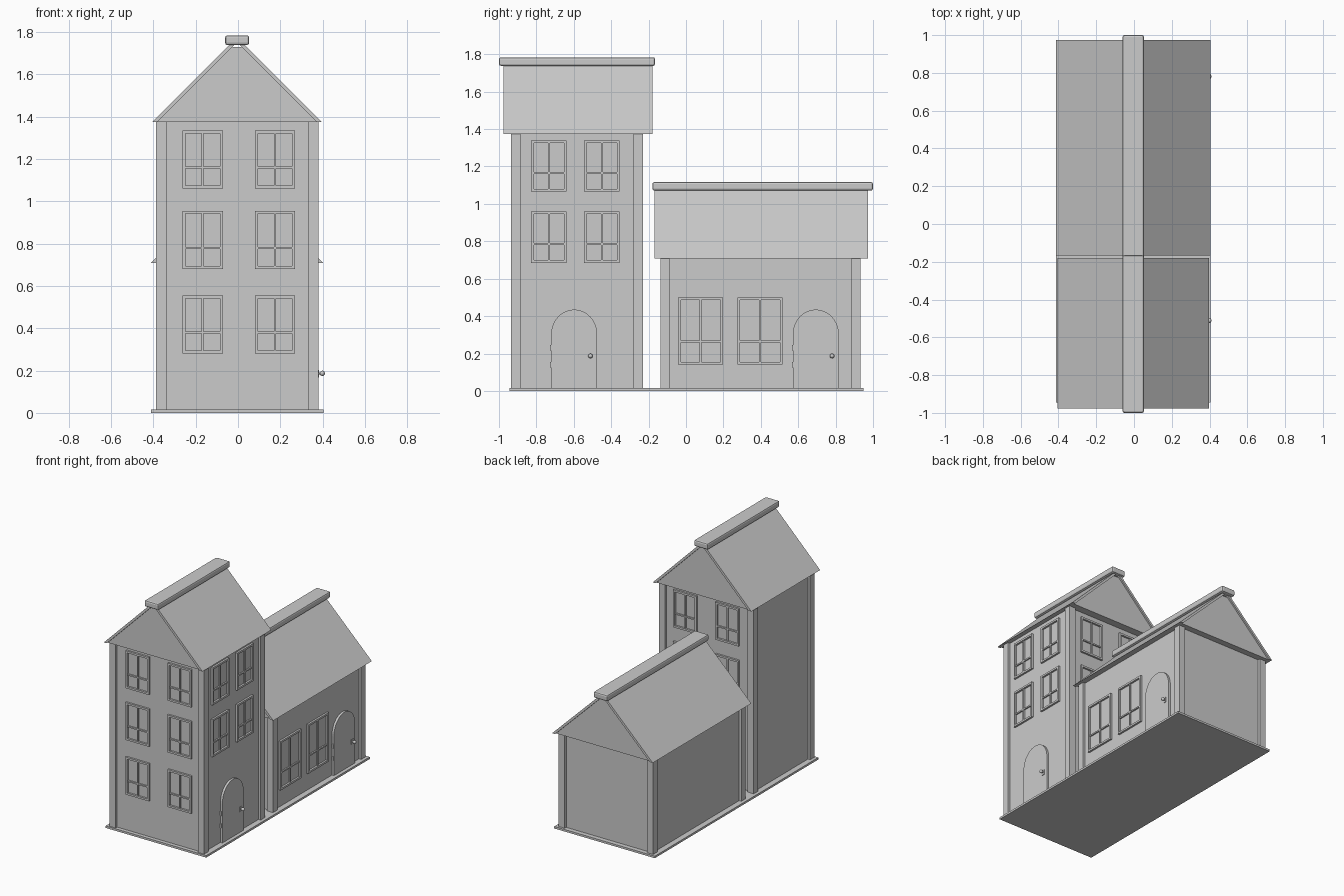
import bpy, bmesh, math
from mathutils import Matrix, Vector

cube = bpy.data.objects.get("Cube")
if cube:
    bpy.data.objects.remove(cube)

grey = bpy.data.materials.new("plain_grey")
grey.use_nodes = True
grey.diffuse_color = (0.6, 0.6, 0.6, 1)
grey.node_tree.nodes["Principled BSDF"].inputs["Base Color"].default_value = (0.6, 0.6, 0.6, 1)

CX = -0.004                      # centre line of the buildings
WALL, POST = 0.366, 0.384        # half widths of wall and corner posts
INSET = POST - WALL


def finish(name, bm, matrix=None):
    bmesh.ops.recalc_face_normals(bm, faces=bm.faces)
    if matrix:
        bm.transform(matrix)
    mesh = bpy.data.meshes.new(name)
    bm.to_mesh(mesh)
    bm.free()
    mesh.materials.append(grey)
    obj = bpy.data.objects.new(name, mesh)
    bpy.context.collection.objects.link(obj)
    return obj


def add_box(bm, lo, hi):
    lo, hi = Vector(lo), Vector(hi)
    size = hi - lo
    m = Matrix.Translation((lo + hi) / 2) @ Matrix.Diagonal((*size, 1))
    bmesh.ops.create_cube(bm, size=1, matrix=m)


def box(name, lo, hi, bevel=0):
    bm = bmesh.new()
    add_box(bm, lo, hi)
    obj = finish(name, bm)
    if bevel:
        mod = obj.modifiers.new("soft_edge", "BEVEL")
        mod.width, mod.segments = bevel, 2
    return obj


def prism(name, outline, y0, y1, matrix=None):
    """Extrude an (x, z) outline along y."""
    bm = bmesh.new()
    face = bm.faces.new([bm.verts.new((x, y0, z)) for x, z in outline])
    moved = bmesh.ops.extrude_face_region(bm, geom=[face])["geom"]
    for v in moved:
        if isinstance(v, bmesh.types.BMVert):
            v.co.y = y1
    return finish(name, bm, matrix)


def on_wall(side, along, z, surface):
    """Place a part drawn facing -y onto the named wall."""
    if side == "front":
        return Matrix.Translation((along, surface, z))
    if side == "right":
        return Matrix.Translation((surface, along, z)) @ Matrix.Rotation(math.pi / 2, 4, "Z")
    return Matrix.Translation((along, surface, z)) @ Matrix.Rotation(math.pi, 4, "Z")


def window(name, place, w, h, bar):
    """Casement frame with a centre bar and a low crossbar."""
    bm = bmesh.new()
    t, d = 0.014, 0.014
    for x in (-w / 2, w / 2 - t):
        add_box(bm, (x, -d, 0), (x + t, 0.002, h))
    for z in (0, h - t):
        add_box(bm, (-w / 2 + t, -d, z), (w / 2 - t, 0.002, z + t))
    add_box(bm, (-0.005, -d * 0.7, t), (0.005, 0.002, h - t))
    for s in (-1, 1):
        x0, x1 = sorted((s * 0.005, s * (w / 2 - t)))
        add_box(bm, (x0, -d * 0.7, bar - 0.005), (x1, 0.002, bar + 0.005))
    finish(name, bm, place)


def door(name, place):
    r, spring = 0.123, 0.287
    arch = [(r * math.cos(a), spring + r * math.sin(a) * 1.08)
            for a in (math.pi * i / 24 for i in range(25))]
    prism(name, [(-r, 0)] + [(r, 0)] + arch, -0.016, 0.002, place)
    # hinges
    bm = bmesh.new()
    for z in (0.11, 0.2):
        add_box(bm, (-r - 0.005, -0.013, z), (-r + 0.002, 0, z + 0.03))
    finish(name + "_hinges", bm, place)
    # knob with backplate and stem
    bm = bmesh.new()
    add_box(bm, (0.075, -0.02, 0.152), (0.098, -0.01, 0.188))
    bmesh.ops.create_cone(bm, cap_ends=True, segments=12, radius1=0.005, radius2=0.005, depth=0.025,
                          matrix=Matrix.Translation((0.087, -0.027, 0.172)) @ Matrix.Rotation(math.pi / 2, 4, "X"))
    bmesh.ops.create_uvsphere(bm, u_segments=14, v_segments=8, radius=0.0125,
                              matrix=Matrix.Translation((0.087, -0.0365, 0.172)))
    knob = finish(name + "_knob", bm, place)
    bpy.context.view_layer.objects.active = knob
    knob.select_set(True)
    bpy.ops.object.shade_smooth_by_angle()
    knob.select_set(False)


def building(name, y0, y1, eave, half, roof_y, ridge_y):
    # walls and corner posts
    box(name + "_walls", (CX - WALL, y0 + INSET, 0.01), (CX + WALL, y1 - INSET, eave + 0.005))
    bm = bmesh.new()
    p = 0.05
    for x in (CX - POST, CX + POST - p):
        for y in (y0, y1 - p):
            add_box(bm, (x, y, 0.01), (x + p, y + p, eave + 0.005))
    finish(name + "_corner_posts", bm)
    # gable body, set in from the sloping roof slabs
    top, cap, t = eave + 0.365, 0.035, 0.024
    prism(name + "_gable", [(CX - half + t, eave), (CX + half - t, eave),
                            (CX + cap - 0.01, top - 0.01), (CX - cap + 0.01, top - 0.01)],
          roof_y[0] + 0.012, roof_y[1] - 0.012)
    for s, label in ((-1, "_roof_right"), (1, "_roof_left")):
        slab = [(half, eave), (half - t, eave), (cap - t, top), (cap, top)]
        prism(name + label, [(CX + s * x, z) for x, z in slab], *roof_y)
    # ridge cap
    box(name + "_ridge", (CX - 0.057, ridge_y[0], top - 0.002),
        (CX + 0.057, ridge_y[1], top + 0.044), 0.011)


box("base_plate", (-0.412, -0.945, 0), (0.404, 0.95, 0.015))
building("tower", -0.935, -0.23, 1.375, 0.4, (-0.977, -0.18), (-1, -0.165))
building("house", -0.137, 0.934, 0.708, 0.408, (-0.168, 0.974), (-0.18, 1))

# tower windows
SIDE = CX + WALL
for row, z in enumerate((0.28, 0.68, 1.06)):
    for col, x in enumerate((-0.167, 0.175)):
        window(f"front_window_{row}_{col}", on_wall("front", x, z, -0.935 + INSET), 0.19, 0.275, 0.1)
        if row:
            window(f"back_window_{row}_{col}", on_wall("back", x, z, -0.23 - INSET), 0.19, 0.275, 0.1)
            window(f"side_window_{row}_{col}",
                   on_wall("right", (-0.733, -0.45)[col], z + 0.005, SIDE), 0.19, 0.275, 0.1)

# house windows and both doors
for i, y in enumerate((0.078, 0.396)):
    window(f"house_window_{i}", on_wall("right", y, 0.14, SIDE), 0.24, 0.36, 0.125)
door("tower_door", on_wall("right", -0.598, 0.015, SIDE))
door("house_door", on_wall("right", 0.694, 0.015, SIDE))
